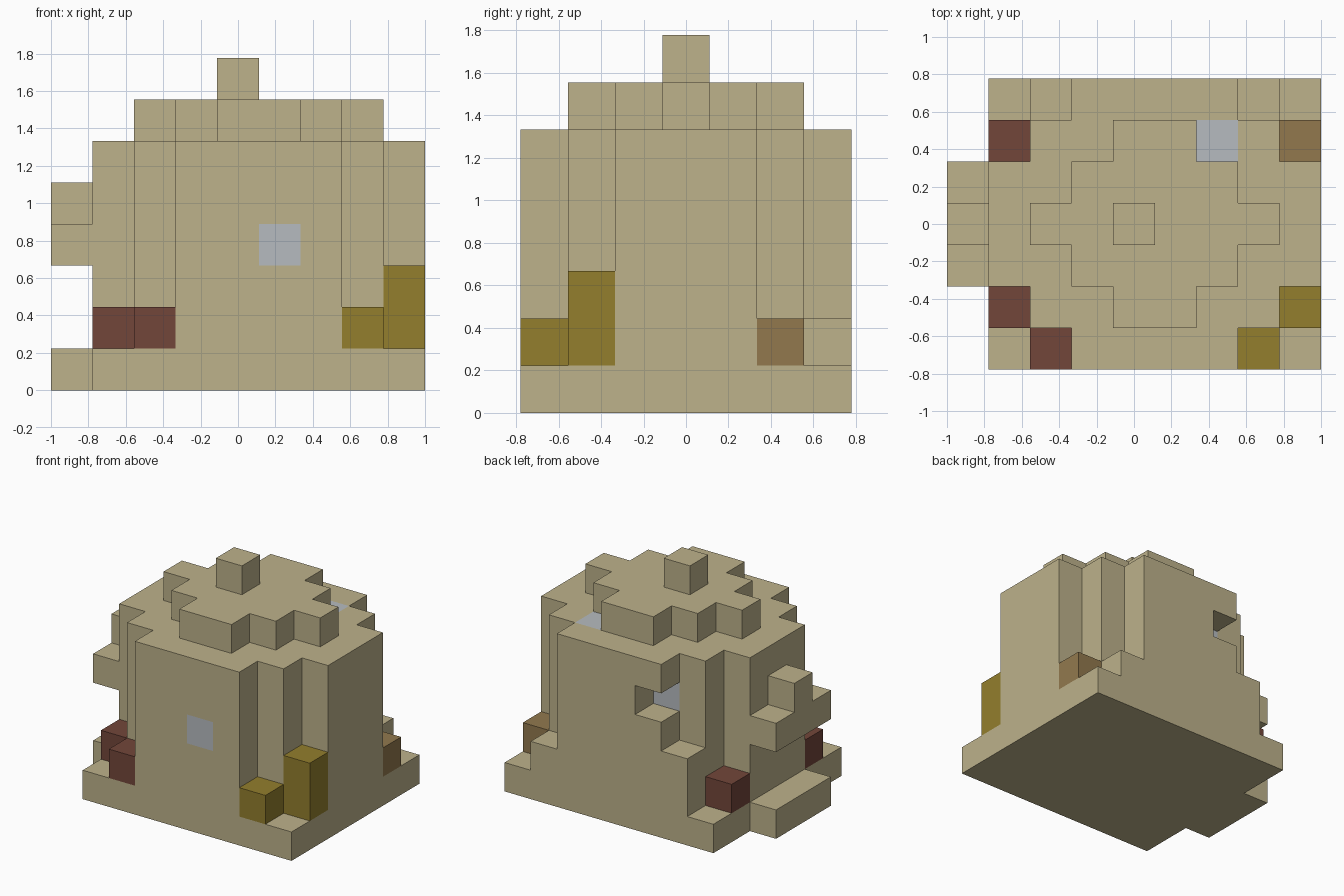
import bpy
import bmesh
from mathutils import Vector

if "Cube" in bpy.data.objects:
    bpy.data.objects.remove(bpy.data.objects["Cube"], do_unlink=True)

U = 2 / 9                              # edge of one block
ORIGIN = Vector((-4.5, -3.5, 0))       # grid corner, in blocks


def material(name, rgb):
    mat = bpy.data.materials.new(name)
    mat.use_nodes = True
    mat.diffuse_color = (*rgb, 1)
    bsdf = next(n for n in mat.node_tree.nodes if n.type == 'BSDF_PRINCIPLED')
    bsdf.inputs["Base Color"].default_value = (*rgb, 1)
    return mat


sand = material("sandstone", (0.51, 0.445, 0.258))
red = material("brick_red", (0.171, 0.061, 0.042))
gold = material("dark_gold", (0.292, 0.209, 0.026))
brown = material("light_brown", (0.287, 0.191, 0.076))
glass = material("pale_glass", (0.47, 0.50, 0.53))


def box(x, y, z):
    """Cells of a block range; each argument is (first, last) inclusive."""
    return {(i, j, k) for i in range(x[0], x[1] + 1)
            for j in range(y[0], y[1] + 1) for k in range(z[0], z[1] + 1)}


def cell(x, y, z):
    return box((x, x), (y, y), (z, z))


# Stepped round plans, each from three nested rectangles
body, roof = set(), set()
for step in range(3):
    body |= box((3 - step, 6 + step), (step, 6 - step), (1, 5))
    roof |= box((4 - step, 5 + step), (1 + step, 5 - step), (6, 6))

# Windows replace body blocks; one sits behind a notch in the back wall
notch = cell(3, 6, 4)
windows = {
    "front_window": cell(5, 0, 3),
    "back_window": cell(3, 5, 4),
    "roof_window": cell(6, 5, 5),
}
body -= notch.union(*windows.values())

parts = [
    ("base", box((1, 8), (0, 6), (0, 0)), sand),
    ("side_step", box((0, 0), (2, 4), (0, 0)), sand),
    ("body", body, sand),
    ("roof", roof, sand),
    ("finial", cell(4, 3, 7), sand),
    ("side_balcony", box((0, 0), (2, 4), (3, 3)) | cell(0, 3, 4), sand),
    ("back_step_tall", box((2, 2), (6, 6), (1, 2)), sand),
    ("back_step_low", cell(7, 6, 1), sand),
    ("red_block_front", cell(2, 0, 1), red),
    ("red_block_side", cell(1, 1, 1), red),
    ("red_block_back", cell(1, 5, 1), red),
    ("gold_block_low", cell(7, 0, 1), gold),
    ("gold_block_tall", box((8, 8), (1, 1), (1, 2)), gold),
    ("brown_block", cell(8, 5, 1), brown),
]
parts += [(name, cells, glass) for name, cells in windows.items()]
solid = set().union(*(cells for _, cells, _ in parts))


def build(name, cells, mat):
    """Skin the exposed sides of the blocks and merge flat areas."""
    bm = bmesh.new()
    for c in cells:
        for axis in range(3):
            for sign in (-1, 1):
                n = Vector((0, 0, 0))
                n[axis] = sign
                if tuple(int(a + b) for a, b in zip(c, n)) in solid:
                    continue
                u = Vector((0, 0, 0))
                u[(axis + 1) % 3] = 0.5
                v = n.cross(u)
                mid = Vector(c) + Vector((0.5, 0.5, 0.5)) + n / 2 + ORIGIN
                corners = (mid - u - v, mid + u - v, mid + u + v, mid - u + v)
                bm.faces.new([bm.verts.new(p * U) for p in corners])
    bmesh.ops.remove_doubles(bm, verts=bm.verts[:], dist=0.001)
    bmesh.ops.dissolve_limit(bm, angle_limit=0.01, verts=bm.verts[:],
                             edges=bm.edges[:])
    mesh = bpy.data.meshes.new(name)
    bm.to_mesh(mesh)
    bm.free()
    mesh.materials.append(mat)
    bpy.context.scene.collection.objects.link(bpy.data.objects.new(name, mesh))


for part in parts:
    build(*part)
